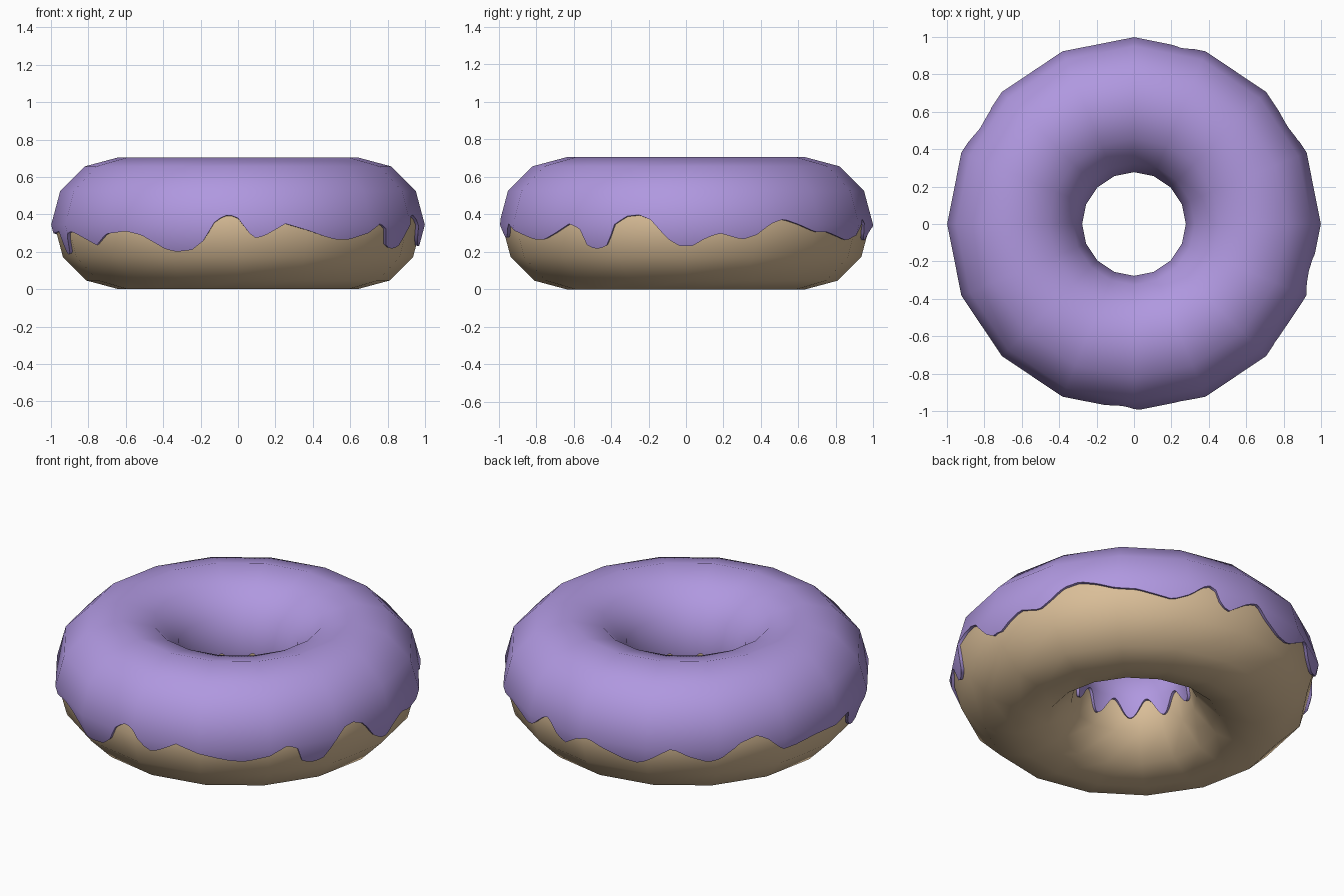
import bpy, math
from mathutils import Vector

if "Cube" in bpy.data.objects:
    bpy.data.objects.remove(bpy.data.objects["Cube"])

R, ZC = 0.638, 0.344          # ring radius and centre height
DOUGH, ICING = 0.344, 0.361   # tube radii
SIDES, TUBE, FINE = 16, 12, 192


def material(name, col):
    m = bpy.data.materials.new(name)
    m.diffuse_color = (*col, 1)
    m.use_nodes = True
    m.node_tree.nodes["Principled BSDF"].inputs["Base Color"].default_value = m.diffuse_color
    return m


dough_mat = material("baked_dough", (0.70, 0.515, 0.314))
icing_mat = material("lilac_icing", (0.434, 0.314, 0.745))

# Dough ring
bpy.ops.mesh.primitive_torus_add(major_segments=SIDES, minor_segments=TUBE,
                                 major_radius=R, minor_radius=DOUGH, location=(0, 0, ZC))
dough = bpy.context.object
dough.name = "dough_ring"
dough.data.materials.append(dough_mat)
bpy.ops.object.shade_smooth()

# Height of the dripping outer edge by angle (degrees, height)
DRIPS = [(-90, .38), (-86.5, .30), (-84, .27), (-81, .29), (-75, .35), (-69, .32),
         (-62, .285), (-57, .265), (-52, .265), (-45, .30), (-39, .352), (-35.5, .32),
         (-33.5, .225), (-29, .215), (-25.5, .24), (-23, .34), (-19, .39), (-15, .397),
         (-11, .37), (-6, .27), (-2, .23), (2, .23), (6, .27), (10.7, .30), (18, .265),
         (22.5, .29), (27.5, .35), (32.5, .375), (38, .345), (44.5, .305), (51, .305),
         (57.5, .28), (62.5, .26), (68, .29), (73, .36), (76, .38), (79, .29), (82, .255),
         (88, .32), (92.5, .345), (97, .30), (104.5, .25), (109.5, .24), (114.5, .285),
         (120.5, .347), (126, .293), (132, .26), (136.5, .285), (142.5, .36), (148.5, .387),
         (152, .355), (157, .277), (163, .274), (171, .29), (182, .30), (190, .31),
         (192, .21), (196, .18), (199, .20), (201, .29), (205, .31), (217.5, .235),
         (224, .295), (232, .31), (237.5, .29), (246, .215), (250, .20), (255, .21),
         (259, .26), (263, .37), (267, .40), (270, .38)]


def outer_edge(deg):
    deg = (deg + 90) % 360 - 90
    for (a, za), (b, zb) in zip(DRIPS, DRIPS[1:]):
        if a <= deg <= b:
            return za + (zb - za) * (deg - a) / (b - a)


def inner_edge(deg):
    return 0.285 + 0.05 * math.cos(math.radians(10 * deg))


def ring_point(t, u, r):
    """Point on the faceted ring: t counts sides around, u counts sides of the tube."""
    def corner(i, j):
        a, p = math.tau * i / SIDES, math.tau * j / TUBE
        d = R + r * math.cos(p)
        return Vector((d * math.cos(a), d * math.sin(a), ZC + r * math.sin(p)))
    i, j = math.floor(t), math.floor(u)
    low = corner(i, j).lerp(corner(i + 1, j), t - i)
    high = corner(i, j + 1).lerp(corner(i + 1, j + 1), t - i)
    return low.lerp(high, u - j)


def ring_normal(t, u):
    a, p = math.tau * t / SIDES, math.tau * u / TUBE
    return Vector((math.cos(p) * math.cos(a), math.cos(p) * math.sin(a), math.sin(p)))


# Icing shell: one column of points per fine angle, from outer edge to inner edge
verts, normals, faces = [], [], []
for k in range(FINE):
    t, deg = k * SIDES / FINE, k * 360 / FINE
    step = ICING * 0.5
    uo = (outer_edge(deg) - ZC) / step
    ui = 6 - (inner_edge(deg) - ZC) / step
    us = [uo, max(0, uo + 0.03), 1, 2, 3, 4, 5, min(6, ui - 0.03), ui]
    for u in us:
        verts.append(ring_point(t, u, ICING))
        normals.append(ring_normal(t, u))
    # rims closing the shell down to the dough, with their own vertices
    for u in (uo, ui):
        verts += [ring_point(t, u, ICING), ring_point(t, u, DOUGH - 0.004)]
        normals += [Vector((0, 0, 0))] * 2

COL = 13
for k in range(FINE):
    a, b = k * COL, (k + 1) % FINE * COL
    for j in range(8):
        faces.append((a + j, b + j, b + j + 1, a + j + 1))
    faces.append((a + 10, b + 10, b + 9, a + 9))
    faces.append((a + 11, b + 11, b + 12, a + 12))

mesh = bpy.data.meshes.new("icing")
mesh.from_pydata(verts, [], faces)
mesh.update()
mesh.polygons.foreach_set("use_smooth", [True] * len(faces))
mesh.normals_split_custom_set_from_vertices([tuple(n) for n in normals])
mesh.materials.append(icing_mat)
icing = bpy.data.objects.new("icing", mesh)
bpy.context.collection.objects.link(icing)
